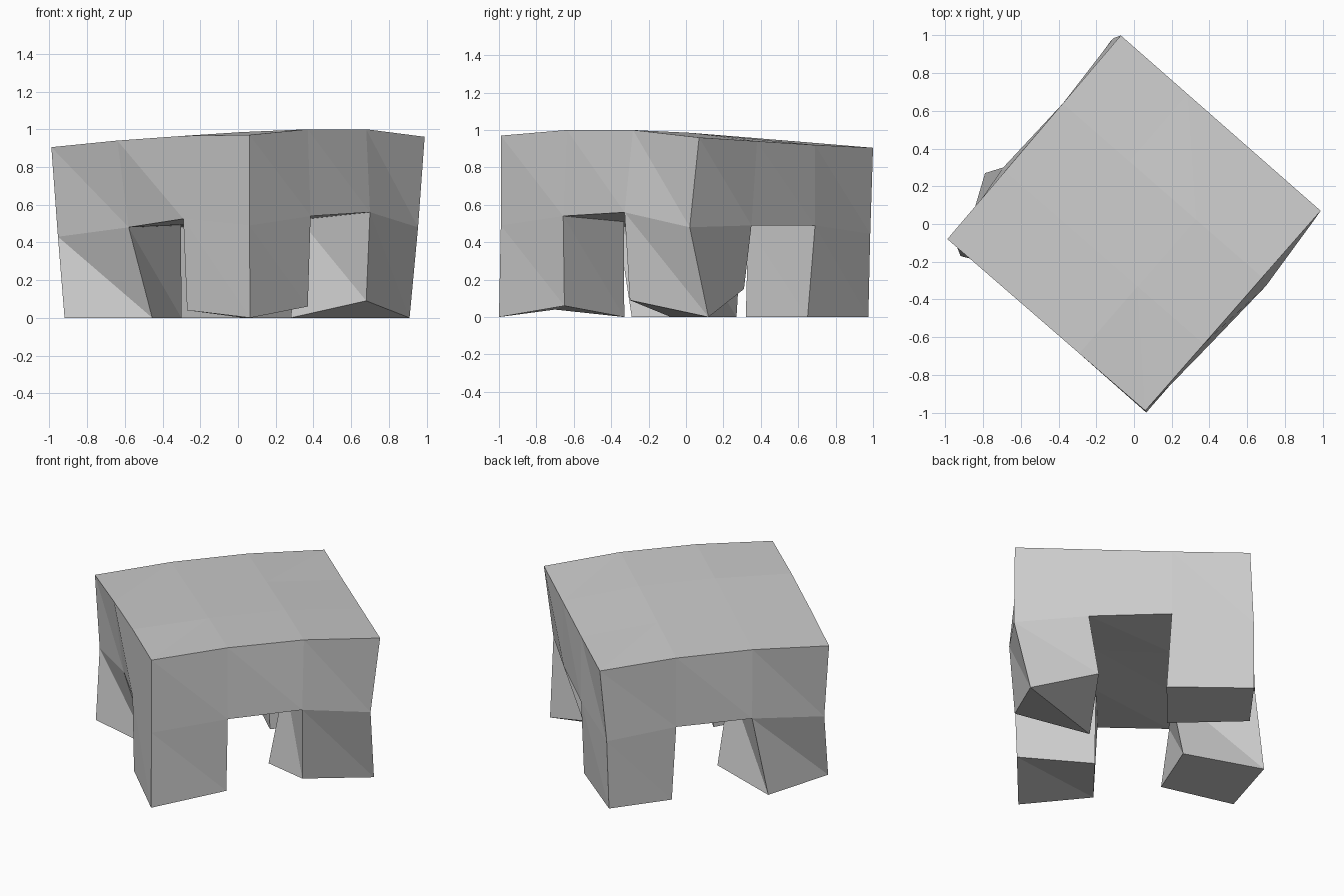
import bpy
import bmesh
from mathutils import Vector

default_cube = bpy.data.objects.get("Cube")
if default_cube:
    bpy.data.objects.remove(default_cube, do_unlink=True)

# One plain grey for everything
grey = bpy.data.materials.new("plain_grey")
grey.use_nodes = True
grey.diffuse_color = (0.6, 0.6, 0.6, 1)
shader = next(n for n in grey.node_tree.nodes if n.type == "BSDF_PRINCIPLED")
shader.inputs["Base Color"].default_value = grey.diffuse_color

# Corners of the rotated square plan
FRONT, RIGHT = Vector((0.06, -0.99, 0)), Vector((0.99, 0.07, 0))
BACK, LEFT = Vector((-0.07, 1.0, 0)), Vector((-0.99, -0.08, 0))

# Heights of the sagging top and the underside, row by row
TOP_HEIGHTS = ((0.97, 1, 1, 0.96), (0.965, 0.985, 0.985, 0.94),
               (0.94, 0.96, 0.96, 0.92), (0.905, 0.935, 0.935, 0.905))
UNDER_HEIGHTS = ((0.49, 0.54, 0.56, 0.48), (0.525, 0.51, 0.52, 0.49),
                 (0.48, 0.49, 0.49, 0.49), (0.43, 0.49, 0.48, 0.445))

# Sideways shifts of the underside points that lean away from the plan
UNDER_SHIFT = {(1, 0): (0.015, -0.02), (2, 0): (0.02, -0.045),
               (3, 0): (-0.035, -0.05), (3, 1): (0.01, -0.03),
               (3, 3): (-0.04, -0.015), (1, 3): (-0.01, 0.02),
               (0, 3): (0.035, 0), (0, 2): (0.06, 0.02),
               (1, 2): (0.03, 0)}


def plan_point(i, j, height):
    """Point of the three-by-three plan grid at the given height."""
    u, v = i / 3, j / 3
    point = FRONT.lerp(RIGHT, u).lerp(LEFT.lerp(BACK, u), v)
    point.z = height
    return point


def top_point(i, j):
    return plan_point(i, j, TOP_HEIGHTS[j][i])


def under_point(i, j):
    shift = UNDER_SHIFT.get((i, j), (0, 0))
    return plan_point(i, j, UNDER_HEIGHTS[j][i]) + Vector((*shift, 0))


def cell(i, j):
    """Grid corners of one cell, anticlockwise from above."""
    return [(i, j), (i + 1, j), (i + 1, j + 1), (i, j + 1)]


def split_quad(bm, a, b, c, d):
    """Bent quad folded along its first diagonal."""
    verts = [bm.verts.new(p) for p in (a, b, c, d)]
    bm.faces.new((verts[0], verts[1], verts[2]))
    bm.faces.new((verts[0], verts[2], verts[3]))


def wall(bm, upper, lower):
    """Closed band of folded quads between two matching rings."""
    for k in range(len(upper)):
        n = (k + 1) % len(upper)
        split_quad(bm, upper[k], lower[k], lower[n], upper[n])


def finish(bm, name):
    bmesh.ops.remove_doubles(bm, verts=bm.verts, dist=0.0001)
    mesh = bpy.data.meshes.new(name)
    bm.to_mesh(mesh)
    bm.free()
    mesh.materials.append(grey)
    obj = bpy.data.objects.new(name, mesh)
    bpy.context.collection.objects.link(obj)


# Feet: four bottom points for each leg, in the order of its cell
LEGS = {
    "front_leg": ((0, 0), ((0.065, -1, 0), (0.37, -0.65, 0.06),
                           (0.03, -0.33, 0), (-0.27, -0.7, 0.04))),
    "left_leg": ((2, 0), ((0.68, -0.3, 0.09), (0.91, 0.12, 0),
                          (0.535, 0.31, 0.15), (0.28, -0.08, 0))),
    "back_leg": ((2, 2), ((0.01, 0.32, 0), (0.29, 0.65, 0),
                          (-0.12, 0.975, 0), (-0.355, 0.655, 0))),
    "right_leg": ((0, 2), ((-0.455, -0.29, 0), (-0.3, 0.1, 0),
                           (-0.79, 0.27, 0), (-0.92, -0.17, 0))),
}
leg_cells = [corner for corner, foot in LEGS.values()]

# Seat: top, outer walls and the cross-shaped underside between the legs
seat = bmesh.new()
rim = ([(i, 0) for i in range(3)] + [(3, j) for j in range(3)]
       + [(3 - i, 3) for i in range(3)] + [(0, 3 - j) for j in range(3)])
wall(seat, [top_point(*g) for g in rim], [under_point(*g) for g in rim])
for i in range(3):
    for j in range(3):
        split_quad(seat, *[top_point(*g) for g in cell(i, j)])
        if (i, j) not in leg_cells:
            split_quad(seat, *[under_point(*g) for g in reversed(cell(i, j))])
finish(seat, "seat")

# Legs: crooked blocks that continue the seat corners to the ground
for name, (corner, foot) in LEGS.items():
    leg = bmesh.new()
    wall(leg, [under_point(*g) for g in cell(*corner)], foot)
    split_quad(leg, *reversed(foot))
    finish(leg, name)
